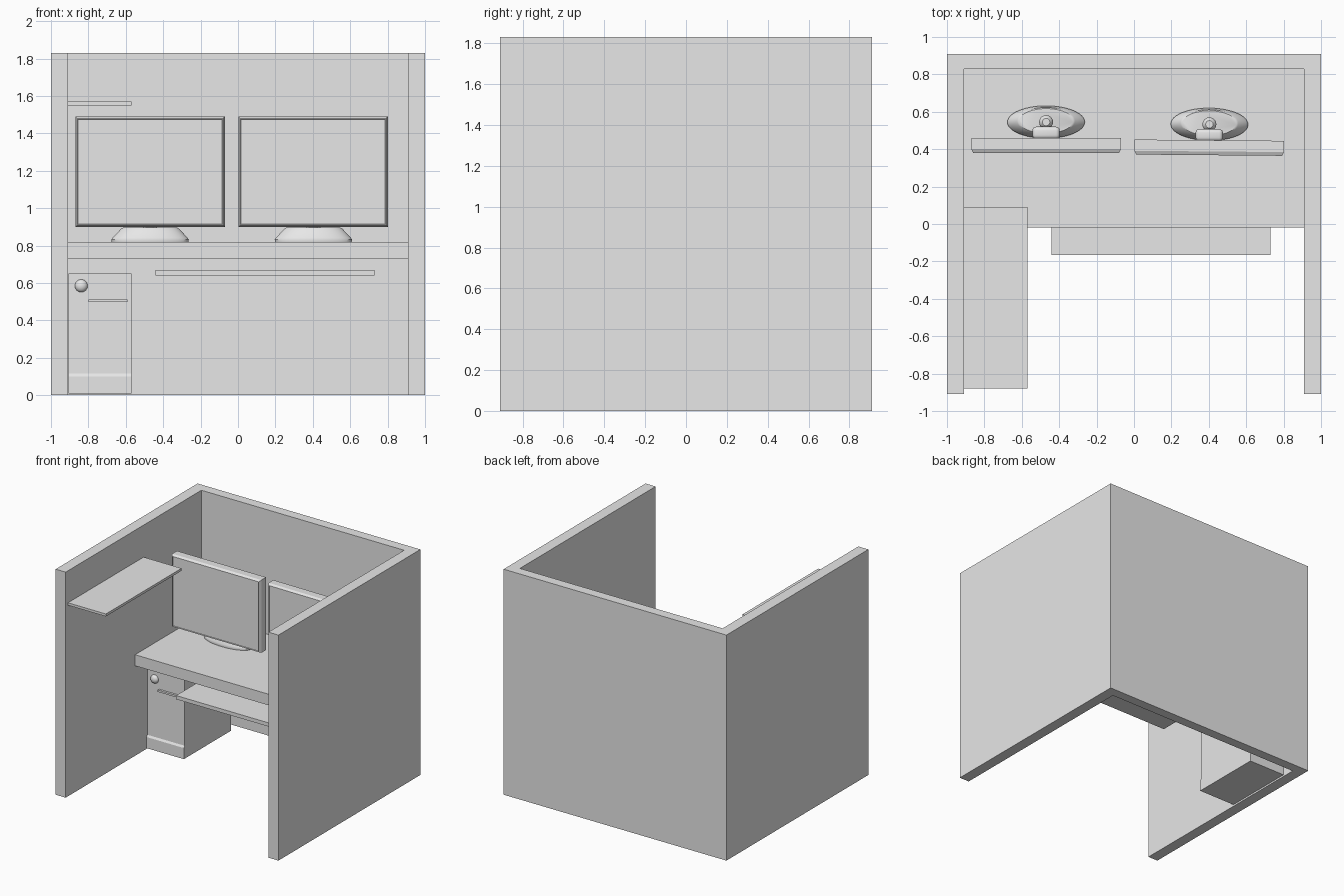
import bpy, bmesh
from math import cos, sin, pi, radians
from mathutils import Matrix, Vector

cube = bpy.data.objects.get("Cube")
if cube:
    bpy.data.objects.remove(cube, do_unlink=True)

# Single grey material
grey = bpy.data.materials.new("plain_grey")
grey.use_nodes = True
colour = (0.8, 0.8, 0.8, 1)
grey.diffuse_color = colour
grey.node_tree.nodes["Principled BSDF"].inputs["Base Color"].default_value = colour


def finish(name, bm, smooth=False):
    bmesh.ops.recalc_face_normals(bm, faces=bm.faces)
    mesh = bpy.data.meshes.new(name)
    bm.to_mesh(mesh)
    bm.free()
    mesh.materials.append(grey)
    obj = bpy.data.objects.new(name, mesh)
    bpy.context.collection.objects.link(obj)
    if smooth:
        bpy.ops.object.select_all(action='DESELECT')
        obj.select_set(True)
        bpy.context.view_layer.objects.active = obj
        bpy.ops.object.shade_smooth_by_angle(angle=radians(35))
    return obj


def loft(name, rings, smooth=False):
    """Closed solid through matching rings of points."""
    bm = bmesh.new()
    loops = [[bm.verts.new(p) for p in ring] for ring in rings]
    n = len(loops[0])
    for a, b in zip(loops, loops[1:]):
        for i in range(n):
            j = (i + 1) % n
            bm.faces.new((a[i], a[j], b[j], b[i]))
    bm.faces.new(loops[0])
    bm.faces.new(loops[-1])
    return finish(name, bm, smooth)


def box(name, x, y, z, bevel=0.0):
    """Box from (min, max) pairs, optionally rounded."""
    bm = bmesh.new()
    bmesh.ops.create_cube(bm, size=1)
    for v in bm.verts:
        v.co = [r[0] + (c + 0.5) * (r[1] - r[0]) for c, r in zip(v.co, (x, y, z))]
    if bevel:
        bmesh.ops.bevel(bm, geom=bm.edges[:], offset=bevel, segments=4,
                        profile=0.5, affect='EDGES')
    return finish(name, bm, bevel > 0)


def ellipse(rx, ry, z, cy=0.0, n=48):
    return [(rx * cos(2 * pi * i / n), cy + ry * sin(2 * pi * i / n), z) for i in range(n)]


# Three-sided partition
plan = [(-1, -.91), (-.91, -.91), (-.91, .83), (.91, .83),
        (.91, -.91), (1, -.91), (1, .91), (-1, .91)]
loft("partition_walls", [[(x, y, z) for x, y in plan] for z in (0, 1.83)])

# Furniture slabs
box("desk_top", (-.91, .91), (-.02, .83), (.73, .82))
box("keyboard_tray", (-.44, .73), (-.165, .42), (.64, .67))
box("wall_shelf", (-.91, -.57), (-.88, .09), (1.55, 1.57))

# Computer tower with a stepped plinth
side = [(.13, .65), (.13, .115), (.12, .10), (.12, .01), (.725, .01), (.725, .65)]
loft("computer_tower", [[(x, y, z) for y, z in side] for x in (-.905, -.57)])
box("drive_slot", (-.80, -.59), (.112, .14), (.498, .513))

# Power button
bm = bmesh.new()
bmesh.ops.create_uvsphere(bm, u_segments=24, v_segments=12, radius=.034)
bmesh.ops.scale(bm, vec=(1, .75, 1), verts=bm.verts)
bmesh.ops.translate(bm, vec=(-.838, .13, .585), verts=bm.verts)
finish("power_button", bm, True)


def monitor(label, x, y, turn):
    """Screen, mount, column and foot about a local origin on the desk."""
    def rect(hw, hh, depth):
        return [(sx * hw, depth, .375 + sz * hh)
                for sx, sz in ((-1, -1), (1, -1), (1, 1), (-1, 1))]

    # Chamfered casing with a slightly sunken display
    parts = [loft(label + "_screen", [
        rect(.40, .295, -.085), rect(.40, .295, -.145), rect(.39, .285, -.165),
        rect(.387, .282, -.165), rect(.385, .28, -.158)])]
    parts.append(box(label + "_mount", (-.073, .073), (-.09, -.025), (.24, .47), .02))
    parts.append(loft(label + "_column", [
        ellipse(.037, .037, .06), ellipse(.037, .037, .41),
        ellipse(.032, .032, .425), ellipse(.02, .02, .435)], True))
    parts.append(loft(label + "_foot", [
        ellipse(.205, .085, 0), ellipse(.207, .087, .012), ellipse(.2, .084, .022),
        ellipse(.155, .072, .07, .006), ellipse(.145, .066, .076, .006)], True))
    place = Matrix.Translation(Vector((x, y, .82))) @ Matrix.Rotation(turn, 4, 'Z')
    for part in parts:
        part.data.transform(place)


monitor("right_monitor", -.47, .545, 0)
monitor("left_monitor", .403, .533, radians(-.5))
